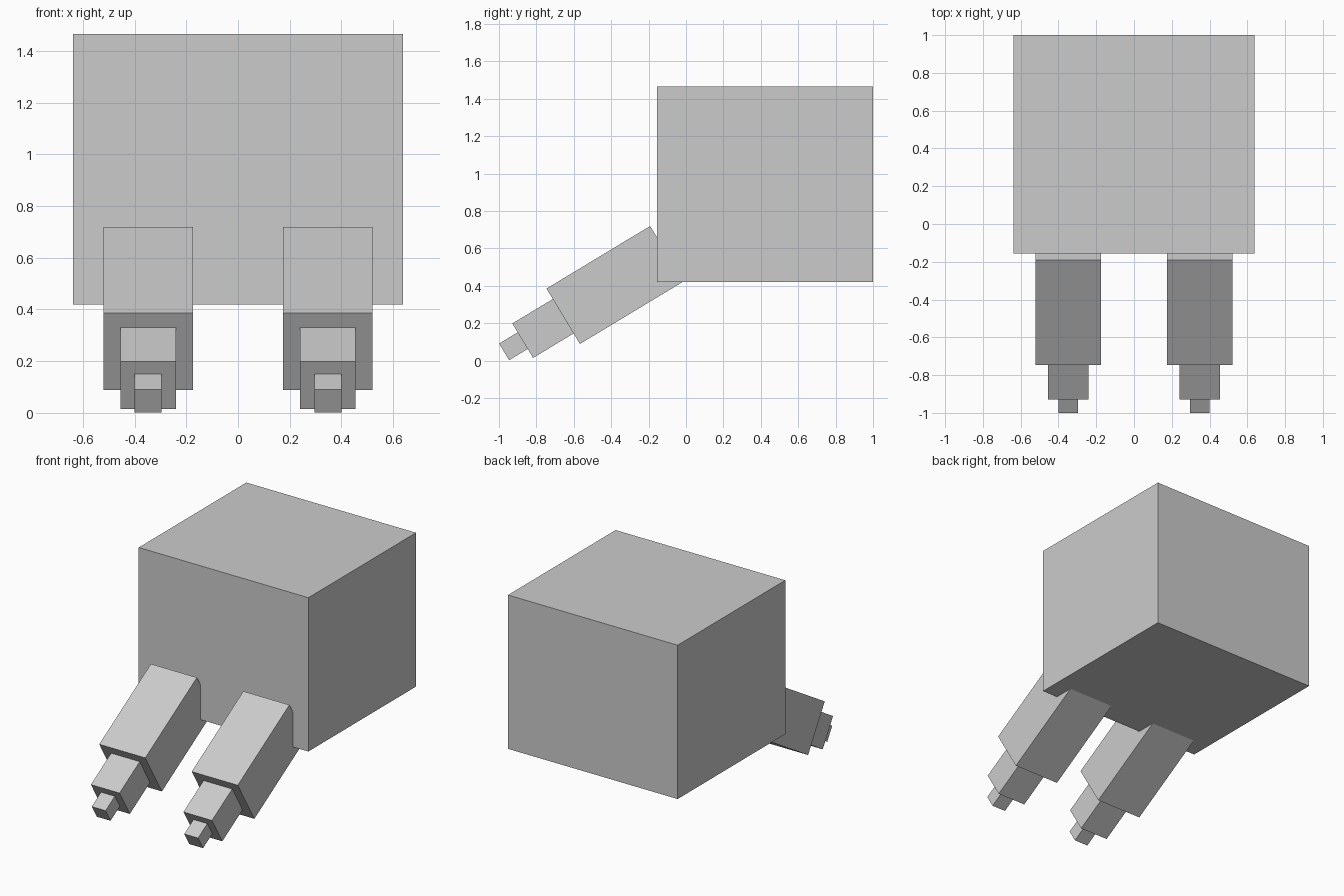
import bpy
import math
from mathutils import Vector

if "Cube" in bpy.data.objects:
    bpy.data.objects.remove(bpy.data.objects["Cube"])

grey = bpy.data.materials.new("plain grey")
grey.diffuse_color = (0.6, 0.6, 0.6, 1)
grey.use_nodes = True
grey.node_tree.nodes["Principled BSDF"].inputs["Base Color"].default_value = grey.diffuse_color


def box(name, centre, size, tilt=0.0):
    bpy.ops.mesh.primitive_cube_add(size=1, location=centre, rotation=(tilt, 0, 0))
    ob = bpy.context.object
    ob.name = name
    ob.scale = size
    ob.data.materials.append(grey)
    return ob


# Main block
box("body", (0, 0.4225, 0.9425), (1.275, 1.155, 1.045))

# Two sloping legs, each of three stepped square sections along one axis
TILT = math.radians(31.1)
AXIS = Vector((0, -math.cos(TILT), -math.sin(TILT)))
SECTIONS = (("upper_leg", 0.647, 0.346),
            ("lower_leg", 0.253, 0.215),
            ("leg_tip", 0.116, 0.104))

for side, label in ((-1, "left"), (1, "right")):
    start = Vector((side * 0.3475, -0.1025, 0.5715))
    for name, length, width in SECTIONS:
        box(f"{label}_{name}", start + AXIS * length / 2, (width, length, width), TILT)
        start = start + AXIS * length
